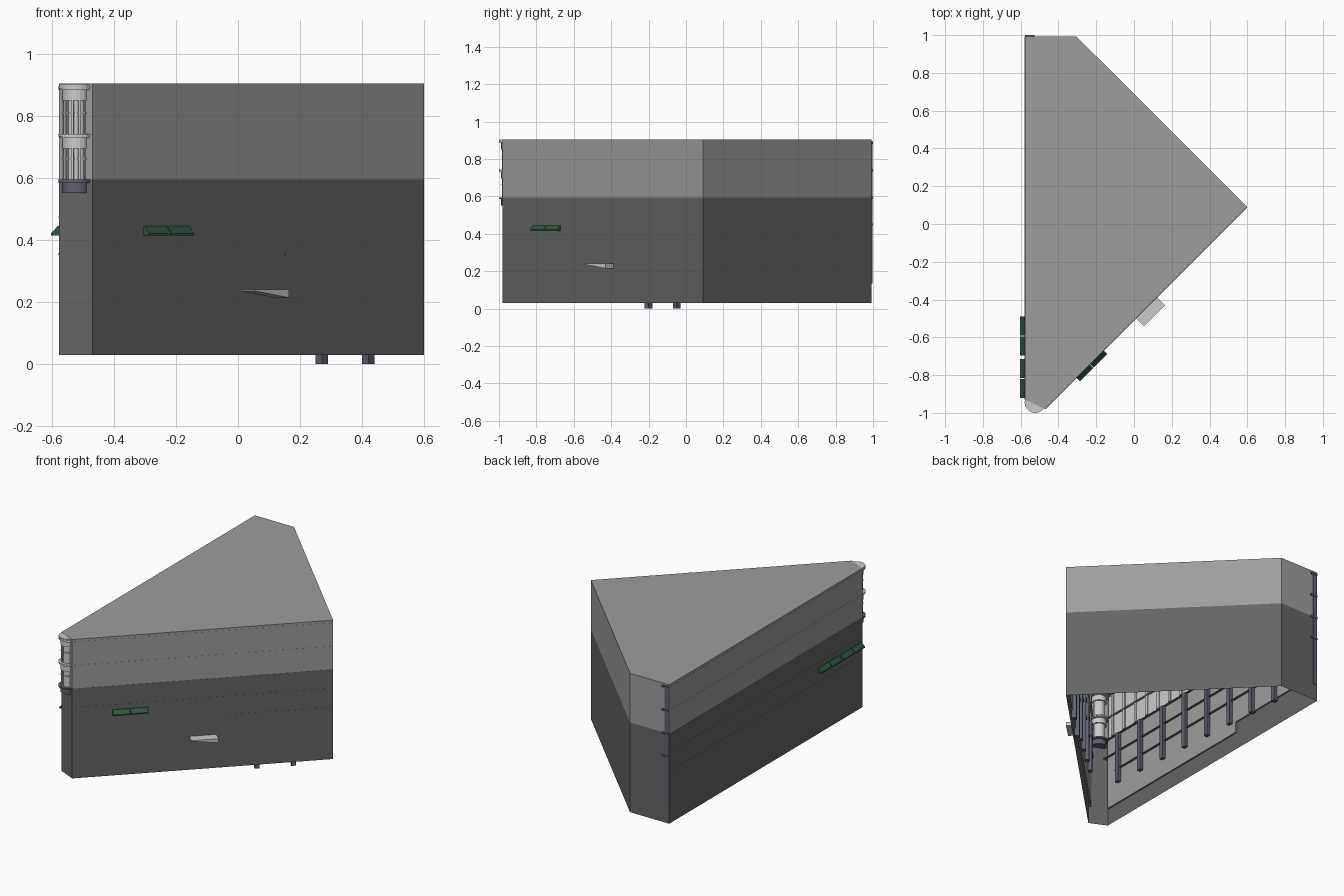
import bpy, bmesh, math
from mathutils import Vector

if "Cube" in bpy.data.objects:
    bpy.data.objects.remove(bpy.data.objects["Cube"])


def mat(name, c):
    m = bpy.data.materials.new(name)
    m.diffuse_color = (*c, 1)
    m.use_nodes = True
    m.node_tree.nodes["Principled BSDF"].inputs["Base Color"].default_value = m.diffuse_color
    return m


DARK = mat("dark_wall", (0.13, 0.13, 0.13))
STEEL = mat("dark_steel", (0.11, 0.12, 0.16))
GREEN = mat("green_canvas", (0.03, 0.10, 0.05))
GREY = mat("upper_wall", (0.34, 0.34, 0.34))
PALE = mat("pale_trim", (0.7, 0.7, 0.7))


def finish(name, bm, m):
    bmesh.ops.recalc_face_normals(bm, faces=bm.faces)
    me = bpy.data.meshes.new(name)
    bm.to_mesh(me)
    bm.free()
    me.materials.append(m)
    ob = bpy.data.objects.new(name, me)
    bpy.context.collection.objects.link(ob)
    return ob


def add_prism(bm, low, high, caps=(True, True)):
    a = [bm.verts.new(p) for p in low]
    b = [bm.verts.new(p) for p in high]
    n = len(a)
    for i in range(n):
        bm.faces.new((a[i], a[(i + 1) % n], b[(i + 1) % n], b[i]))
    if caps[0]:
        bm.faces.new(a)
    if caps[1]:
        bm.faces.new(b)


class Wall:
    """Local frame: s along the wall, d outward, z up."""
    def __init__(self, p, along, out):
        self.p, self.u, self.n = Vector(p), Vector(along), Vector(out)

    def at(self, s, d, z):
        q = self.p + self.u * s + self.n * d
        return (q.x, q.y, z)

    def extrude(self, bm, profile, s0, s1):
        add_prism(bm, [self.at(s0, d, z) for d, z in profile],
                  [self.at(s1, d, z) for d, z in profile])

    def box(self, bm, s0, s1, d0, d1, z0, z1):
        self.extrude(bm, [(d0, z0), (d1, z0), (d1, z1), (d0, z1)], s0, s1)


r = math.sqrt(0.5)
front = Wall((-0.47, -0.98), (r, r), (r, -r))
left = Wall((-0.578, -0.93), (0, 1), (-1, 0))

# Open-bottomed building shell in two storeys' colours
plan = [(-0.578, -0.93), (-0.47, -0.98), (0.6, 0.09), (-0.305, 0.993), (-0.578, 0.993)]
for name, z0, z1, roof, m in (("lower_shell", 0.03, 0.595, False, DARK),
                              ("upper_shell", 0.595, 0.905, True, GREY)):
    bm = bmesh.new()
    add_prism(bm, [(x, y, z0) for x, y in plan], [(x, y, z1) for x, y in plan], (False, roof))
    finish(name, bm, m)

# Rounded corner bay
CX, CY = -0.523, -0.944


def drum(bm, rad, z0, z1, n=20):
    ring = [(CX + rad * math.cos(2 * math.pi * i / n), CY + rad * math.sin(2 * math.pi * i / n))
            for i in range(n)]
    add_prism(bm, [(x, y, z0) for x, y in ring], [(x, y, z1) for x, y in ring])


bm = bmesh.new()
for z in (0.735, 0.89):
    drum(bm, 0.056, z, z + 0.008)
    drum(bm, 0.053, z - 0.006, z)
    drum(bm, 0.044, z - 0.04, z - 0.006)
drum(bm, 0.054, 0.898, 0.904)
drum(bm, 0.036, 0.595, 0.89)
finish("bay_body", bm, PALE)
bm = bmesh.new()
drum(bm, 0.056, 0.585, 0.595)
drum(bm, 0.044, 0.552, 0.585)
finish("bay_base", bm, STEEL)

# Bay window mullions with small collars
bm = bmesh.new()
for k in range(6):
    a = math.radians(180 + 10 + k * 32)
    w = Wall((CX, CY), (-math.sin(a), math.cos(a)), (math.cos(a), math.sin(a)))
    for z0 in (0.595, 0.743):
        w.box(bm, -0.003, 0.003, 0.034, 0.041, z0, z0 + 0.11)
        w.box(bm, -0.005, 0.005, 0.034, 0.043, z0 + 0.065, z0 + 0.071)
finish("bay_mullions", bm, PALE)

# Canvas awnings
for label, wall, start in (("front", front, 0.234), ("left_near", left, 0.01), ("left_far", left, 0.235)):
    bm = bmesh.new()
    for k in range(2):
        s = start + k * 0.104
        wall.extrude(bm, [(0, 0.415), (0.025, 0.415), (0.025, 0.422), (0.004, 0.445), (0, 0.445)],
                     s, s + 0.1)
    finish("awning_" + label, bm, GREEN)

# Entrance canopy: flat top, underside sloping with the street
bm = bmesh.new()
add_prism(bm, [front.at(0.68, 0, 0.236), front.at(0.68, 0.06, 0.236),
               front.at(0.838, 0.06, 0.214), front.at(0.838, 0, 0.214)],
          [front.at(0.68, 0, 0.24), front.at(0.68, 0.06, 0.24),
           front.at(0.838, 0.06, 0.24), front.at(0.838, 0, 0.24)])
finish("entrance_canopy", bm, PALE)

# Shopfront posts behind the shell; the two lowest reach the ground
bm = bmesh.new()
for k, zb in zip(range(-4, 2), (0.25, 0.2, 0.15, 0.1, 0, 0)):
    s = 1.075 + 0.212 * k
    front.box(bm, s - 0.014, s + 0.014, -0.043, -0.013, zb, 0.59)
for k in range(8):
    s = 0.13 + 0.205 * k
    left.box(bm, s - 0.014, s + 0.014, -0.043, -0.013, 0.26 - 0.012 * k, 0.59)
finish("shopfront_posts", bm, STEEL)

# Shopfront panels on the inside of both street walls
bm = bmesh.new()
left.box(bm, 0.02, 1.2, -0.02, -0.01, 0.13, 0.59)
left.box(bm, 1.2, 1.9, -0.02, -0.01, 0.2, 0.59)
front.box(bm, 0.02, 0.85, -0.02, -0.01, 0.13, 0.59)
front.box(bm, 0.85, 1.48, -0.02, -0.01, 0.05, 0.59)
finish("shopfront_panels", bm, GREY)

# Upper facade lining with window piers
bm = bmesh.new()
for wall, length in ((front, 1.48), (left, 1.9)):
    wall.box(bm, 0.03, length, -0.02, -0.01, 0.6, 0.895)
    for k in range(int(length / 0.105)):
        wall.box(bm, 0.06 + k * 0.105, 0.08 + k * 0.105, -0.026, -0.019, 0.605, 0.89)
finish("upper_lining", bm, PALE)

# Horizontal ledges, their edges just showing through the walls
for name, z, s0, m in (("cornice", 0.887, 0, GREY), ("middle_ledge", 0.739, 0, GREY),
                       ("shop_cornice", 0.592, 0, DARK), ("sign_rail", 0.474, 0, DARK),
                       ("sill_rail", 0.355, 0.88, DARK)):
    bm = bmesh.new()
    front.box(bm, s0, 1.51, -0.032, 0.0008, z - 0.003, z + 0.003)
    left.box(bm, 0 if s0 == 0 else 0.1, 1.92, -0.032, 0.0008, z - 0.003, z + 0.003)
    finish(name, bm, m)

# Pilaster showing at the back corner
bm = bmesh.new()
back = Wall((-0.578, 0.993), (1, 0), (0, 1))
back.box(bm, 0.003, 0.03, -0.02, 0.003, 0.135, 0.895)
for z in (0.45, 0.592, 0.739, 0.887):
    back.box(bm, 0, 0.05, -0.02, 0.007, z - 0.006, z + 0.006)
finish("back_pilaster", bm, STEEL)
